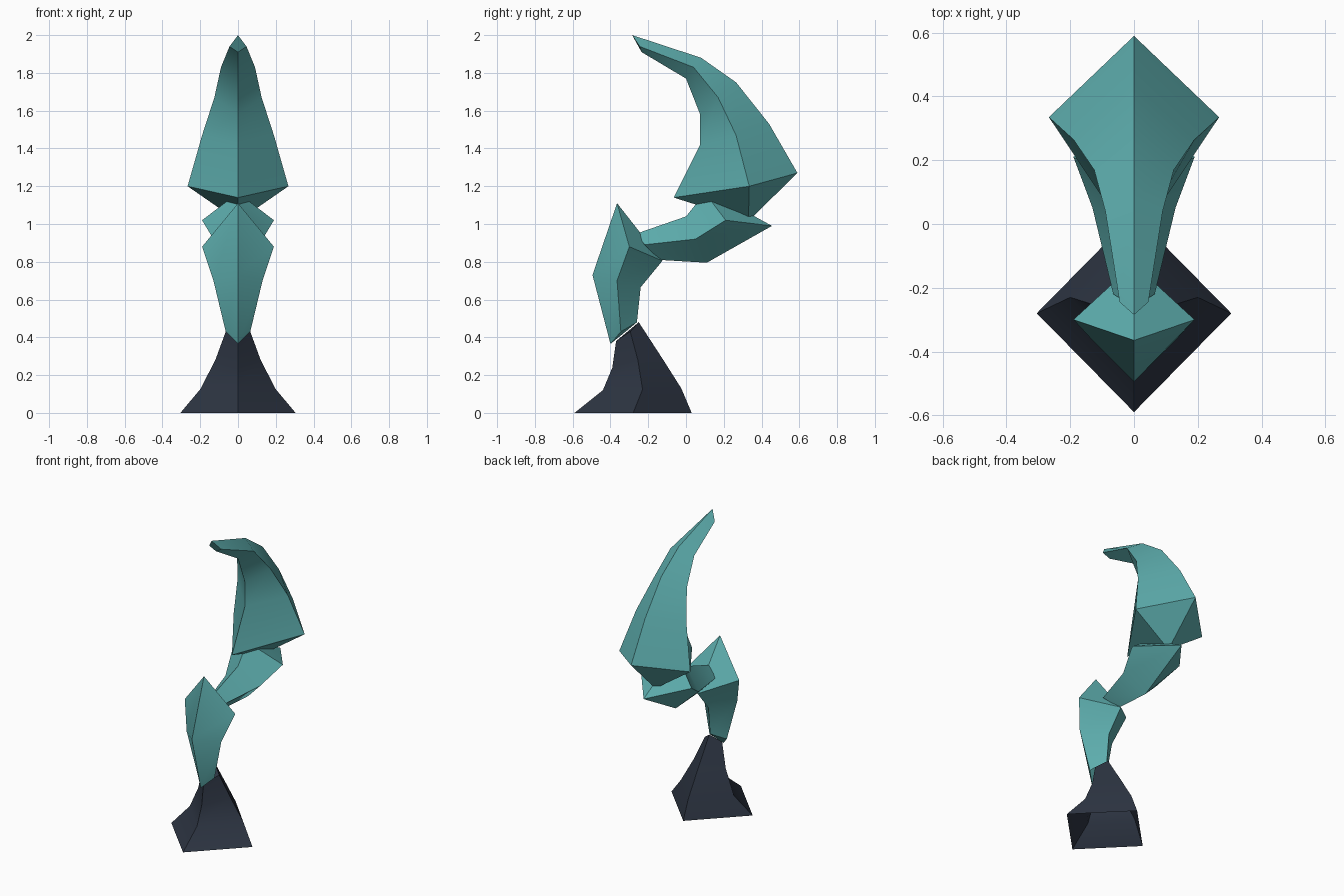
import bpy, bmesh, math

if "Cube" in bpy.data.objects:
    bpy.data.objects.remove(bpy.data.objects["Cube"])


def material(name, rgb):
    m = bpy.data.materials.new(name)
    m.diffuse_color = (*rgb, 1)
    m.use_nodes = True
    m.node_tree.nodes["Principled BSDF"].inputs["Base Color"].default_value = m.diffuse_color
    return m


teal = material("teal", (0.11, 0.42, 0.42))
slate = material("dark slate", (0.026, 0.035, 0.055))


def diamond_loft(name, mat, rings, start=None, end=None, cap_end=False):
    """Each ring: front (y,z), side (x,y,z) mirrored, back (y,z).
    start / end are optional (y,z) apex points closing the loft."""
    bm = bmesh.new()
    loops = []
    for (fy, fz), (sx, sy, sz), (by, bz) in rings:
        loops.append([bm.verts.new(p) for p in
                      ((0, fy, fz), (sx, sy, sz), (0, by, bz), (-sx, sy, sz))])
    for a, b in zip(loops, loops[1:]):
        for i in range(4):
            j = (i + 1) % 4
            bm.faces.new((a[i], a[j], b[j], b[i]))
    for loop, apex in ((loops[0], start), (loops[-1], end)):
        if apex:
            tip = bm.verts.new((0, *apex))
            for i in range(4):
                bm.faces.new((loop[i], loop[(i + 1) % 4], tip))
    if cap_end:
        bm.faces.new(loops[-1])
    bmesh.ops.recalc_face_normals(bm, faces=bm.faces)
    me = bpy.data.meshes.new(name)
    bm.to_mesh(me)
    bm.free()
    me.materials.append(mat)
    ob = bpy.data.objects.new(name, me)
    bpy.context.collection.objects.link(ob)
    bpy.ops.object.select_all(action='DESELECT')
    ob.select_set(True)
    bpy.context.view_layer.objects.active = ob
    bpy.ops.object.shade_smooth_by_angle(angle=math.radians(35))
    return ob


# flared foot, open underneath
diamond_loft("base", slate, [
    ((-0.59, 0), (0.305, -0.28, 0), (0.03, 0)),
    ((-0.44, 0.12), (0.20, -0.23, 0.125), (-0.025, 0.13)),
    ((-0.39, 0.24), (0.12, -0.255, 0.28), (-0.12, 0.28)),
    ((-0.37, 0.38), (0.065, -0.295, 0.43), (-0.25, 0.48)),
], cap_end=True)

# lower segment rising from the foot
diamond_loft("lower_segment", teal, [
    ((-0.40, 0.365), (0.065, -0.345, 0.43), (-0.26, 0.48)),
    ((-0.495, 0.73), (0.13, -0.365, 0.70), (-0.24, 0.665)),
    ((-0.365, 1.11), (0.19, -0.30, 0.88), (-0.125, 0.805)),
], start=(-0.32, 0.43), end=(-0.20, 0.90))

# middle segment leaning backwards
diamond_loft("middle_segment", teal, [
    ((-0.26, 0.95), (0.065, -0.22, 0.89), (-0.14, 0.81)),
    ((0.0, 1.04), (0.13, 0.05, 0.92), (0.11, 0.795)),
    ((0.10, 1.165), (0.19, 0.21, 1.02), (0.455, 0.99)),
], start=(-0.21, 0.88), end=(0.31, 1.07))

# curved stinger tip
diamond_loft("curved_tip", teal, [
    ((-0.065, 1.14), (0.267, 0.335, 1.20), (0.59, 1.27)),
    ((0.075, 1.42), (0.19, 0.265, 1.47), (0.44, 1.53)),
    ((0.075, 1.58), (0.125, 0.17, 1.67), (0.265, 1.75)),
    ((0.0, 1.77), (0.09, 0.04, 1.83), (0.08, 1.88)),
    ((-0.235, 1.91), (0.045, -0.245, 1.94), (-0.285, 2.0)),
], start=(0.33, 1.015), cap_end=True)
